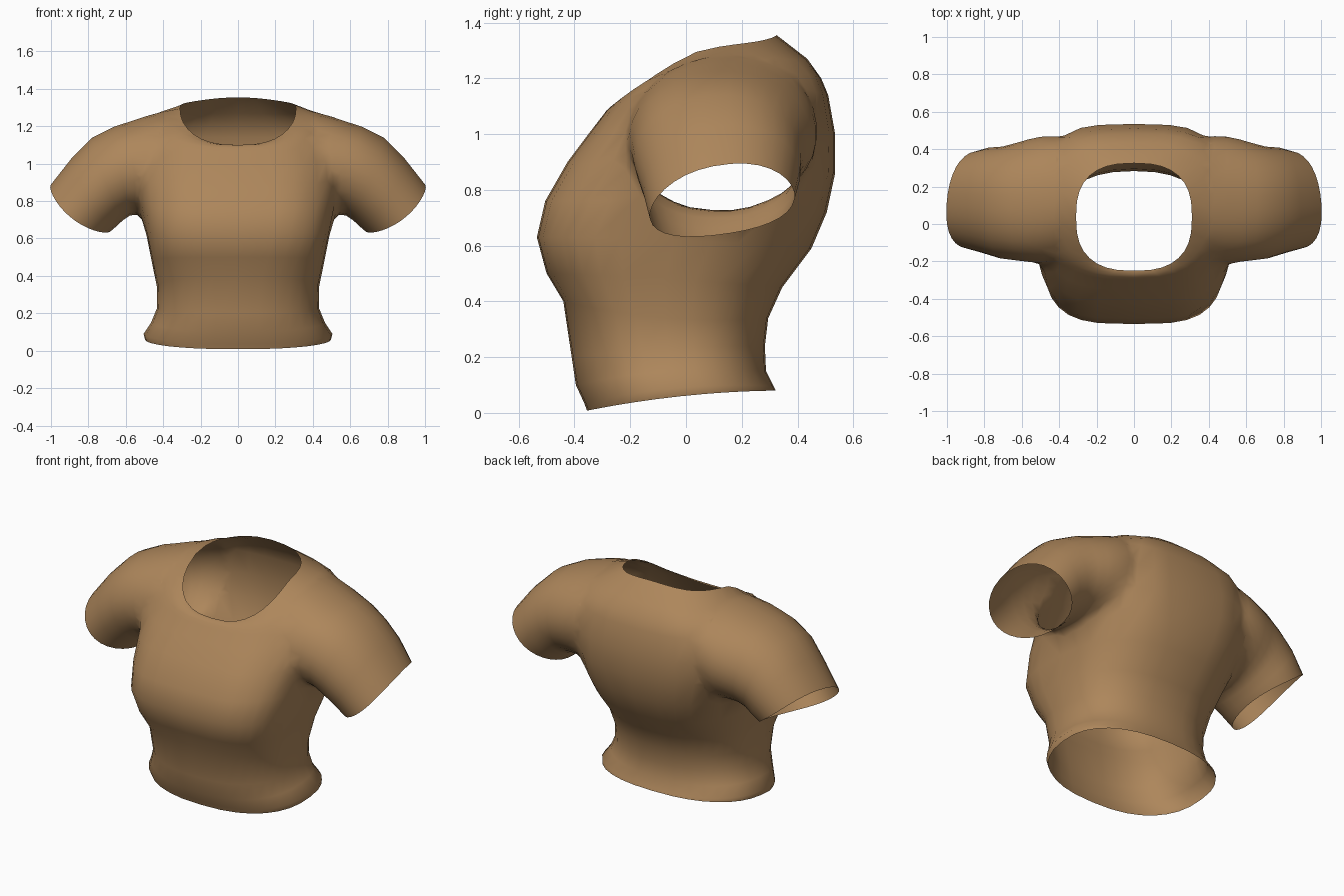
import bpy, bmesh, math

if "Cube" in bpy.data.objects:
    bpy.data.objects.remove(bpy.data.objects["Cube"])

SEG = 32
tan = bpy.data.materials.new("tan_cloth")
tan.diffuse_color = (0.42, 0.24, 0.105, 1)
tan.use_nodes = True
tan.node_tree.nodes["Principled BSDF"].inputs["Base Color"].default_value = tan.diffuse_color
temp = bpy.data.materials.new("opening")


def spow(v, p):
    return math.copysign(abs(v) ** p, v)


def loft(name, rings):
    """Closed tube through rings; end caps get slot 1 so they can be removed."""
    bm = bmesh.new()
    loops = [[bm.verts.new(p) for p in r] for r in rings]
    for a, b in zip(loops, loops[1:]):
        for i in range(SEG):
            j = (i + 1) % SEG
            bm.faces.new((a[i], a[j], b[j], b[i]))
    for lp in (loops[0], loops[-1]):
        c = bm.verts.new([sum(v.co[k] for v in lp) / SEG for k in range(3)])
        for i in range(SEG):
            bm.faces.new((lp[i], lp[(i + 1) % SEG], c)).material_index = 1
    bmesh.ops.recalc_face_normals(bm, faces=bm.faces)
    me = bpy.data.meshes.new(name)
    bm.to_mesh(me)
    bm.free()
    me.materials.append(tan)
    me.materials.append(temp)
    ob = bpy.data.objects.new(name, me)
    bpy.context.collection.objects.link(ob)
    return ob


def torso_ring(hw, yf, zf, zs, yb, zb, nf, nb):
    pts = []
    for i in range(SEG):
        a = 2 * math.pi * i / SEG
        n = nb if math.sin(a) > 0 else nf
        s, c = spow(math.sin(a), 2 / n), spow(math.cos(a), 2 / n)
        z = zs + (zb - zf) / 2 * s + ((zb + zf) / 2 - zs) * s * s
        if zb > 1.2 and s > 0:      # collar is highest at the middle of the back
            z -= 0.045 * s * c * c
        pts.append((hw * c, (yf + yb) / 2 + (yb - yf) / 2 * s, z))
    return pts


def sleeve_ring(side, tx, tz, bx, bz, yf, yb, bow, tilt):
    pts = []
    for i in range(SEG):
        a = 2 * math.pi * (i + 0.5) / SEG
        c, s = math.cos(a), spow(math.sin(a), 0.9)
        w = bow * (1 - c * c) - tilt * s
        x = (tx + bx) / 2 + (tx - bx) / 2 * c + 0.62 * w
        z = (tz + bz) / 2 + (tz - bz) / 2 * c - 0.78 * w
        pts.append((side * x, (yf + yb) / 2 + (yb - yf) / 2 * s, z))
    return pts


# Torso from hem to neckline:
# half width, front y/z, side z, back y/z, front and back squareness
torso = [
    (.497, -.355, .008, .06, .322, .08, 2.4, 2.4), (.505, -.365, .035, .09, .315, .095, 2.4, 2.4),
    (.465, -.395, .1, .15, .287, .15, 2.4, 2.4),
    (.432, -.41, .2, .23, .283, .24, 2.5, 2.4), (.433, -.44, .4, .34, .295, .34, 2.7, 2.4),
    (.462, -.5, .5, .48, .345, .45, 3.1, 2.4), (.49, -.535, .63, .62, .45, .59, 3.5, 2.5),
    (.522, -.505, .76, .75, .505, .72, 3.5, 2.7), (.535, -.425, .9, .89, .535, .86, 3.3, 3.0),
    (.52, -.35, 1.0, 1.04, .535, 1.0, 3.0, 3.2), (.49, -.30, 1.065, 1.17, .51, 1.14, 2.8, 3.2),
    (.46, -.285, 1.085, 1.235, .485, 1.2, 2.7, 3.0),
    (.40, -.268, 1.1, 1.287, .435, 1.27, 2.6, 2.9), (.31, -.25, 1.1, 1.295, .325, 1.355, 2.6, 2.6)]
shirt = loft("shirt", [torso_ring(*r) for r in torso])

# Sleeves from inside the shoulder to cuff:
# top x/z, bottom x/z, front y, back y, bow, tilt
sleeve = [
    (.32, 1.24, .36, .82, -.13, .42, 0, 0), (.42, 1.28, .44, .75, -.19, .48, 0, 0),
    (.50, 1.258, .50, .735, -.21, .475, 0, 0),
    (.58, 1.228, .55, .73, -.21, .458, 0, 0), (.66, 1.2, .575, .725, -.2, .44, 0, 0),
    (.78, 1.14, .61, .70, -.185, .415, .01, .01), (.89, 1.03, .65, .665, -.155, .41, .02, .03),
    (1.0, .89, .68, .64, -.13, .39, .03, .045)]
helpers = []
for side in (-1, 1):
    h = loft("sleeve", [sleeve_ring(side, *r) for r in sleeve])
    m = shirt.modifiers.new("join", 'BOOLEAN')
    m.operation, m.solver, m.object = 'UNION', 'EXACT', h
    helpers.append(h)

# Fuse the parts, then open hem, neck and cuffs
dg = bpy.context.evaluated_depsgraph_get()
bm = bmesh.new()
bm.from_object(shirt, dg)
shirt.modifiers.clear()
for h in helpers:
    bpy.data.objects.remove(h)
bmesh.ops.delete(bm, geom=[f for f in bm.faces if f.material_index == 1], context='FACES')
bmesh.ops.remove_doubles(bm, verts=bm.verts, dist=0.015)
bmesh.ops.triangulate(bm, faces=[f for f in bm.faces if len(f.verts) > 4])

# Soften the armhole seam
soft = [v for v in bm.verts if 0.36 < abs(v.co.x) < 0.64 and v.co.z > 0.7 and not v.is_boundary]
for _ in range(3):
    bmesh.ops.smooth_vert(bm, verts=soft, factor=0.4, use_axis_x=True, use_axis_y=True, use_axis_z=True)
bmesh.ops.recalc_face_normals(bm, faces=bm.faces)
for f in bm.faces:
    f.smooth = True
bm.to_mesh(shirt.data)
bm.free()
shirt.data.materials.pop(index=1)
bpy.data.materials.remove(temp)
